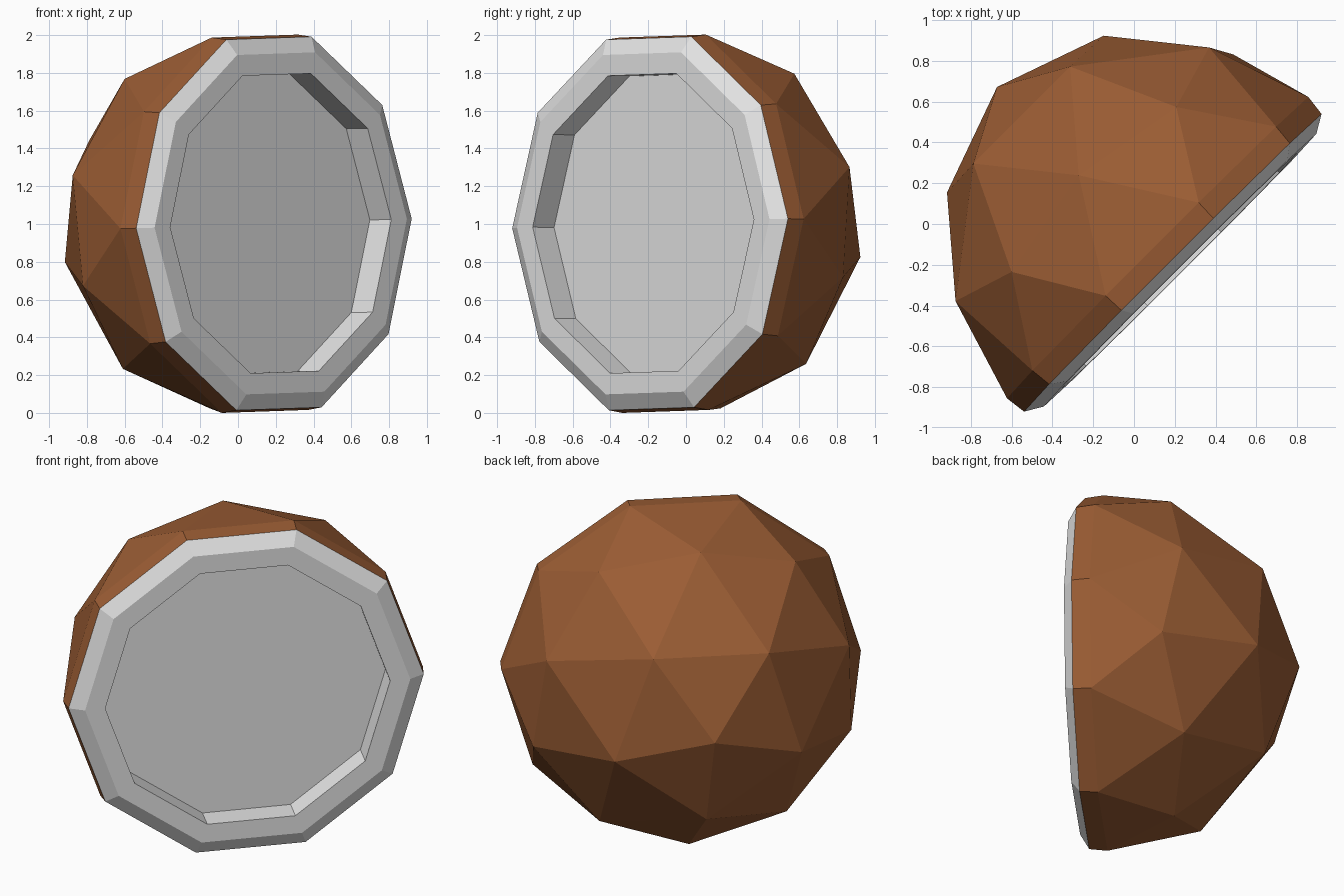
import bpy, bmesh, math
from mathutils import Matrix, Vector

if "Cube" in bpy.data.objects:
    bpy.data.objects.remove(bpy.data.objects["Cube"])


def material(name, color):
    m = bpy.data.materials.new(name)
    m.diffuse_color = (*color, 1)
    m.use_nodes = True
    m.node_tree.nodes["Principled BSDF"].inputs["Base Color"].default_value = m.diffuse_color
    return m


brown = material("brown shell", (0.325, 0.108, 0.034))
grey = material("light grey face", (0.78, 0.78, 0.78))

RADIUS, DEPTH = 1.087, 1.27         # dome width and depth
ROLL, TILT = math.radians(1.4), math.radians(-0.8)
FRONT = -0.32                       # face plane along the dome axis

# domed back: upper half of a low-poly icosphere, stretched along its axis
bm = bmesh.new()
bmesh.ops.create_icosphere(bm, subdivisions=2, radius=1.0)
bmesh.ops.delete(bm, geom=[v for v in bm.verts if v.co.z < -0.1], context='VERTS')
for v in bm.verts:
    v.co = Vector((v.co.x * RADIUS, v.co.y * RADIUS, v.co.z * DEPTH))


def set_ring(verts, radius, height):
    for v in verts:
        xy = Vector((v.co.x, v.co.y, 0)).normalized() * radius
        v.co = (xy.x, xy.y, height)


edges = [e for e in bm.edges if e.is_boundary]
set_ring({v for e in edges for v in e.verts}, 1.045, 0.156)

# rim band, chamfer, flat ring and recess wall: (radius, height, material)
for radius, height, mat in ((1.032, 0.051, 0), (0.945, 0.0, 1),
                            (0.828, 0.0, 1), (0.828, 0.16, 1)):
    geom = bmesh.ops.extrude_edge_only(bm, edges=edges)["geom"]
    verts = [g for g in geom if isinstance(g, bmesh.types.BMVert)]
    for f in (g for g in geom if isinstance(g, bmesh.types.BMFace)):
        f.material_index = mat
    edges = [g for g in geom if isinstance(g, bmesh.types.BMEdge) and g.is_boundary]
    set_ring(verts, radius, height)

# recessed floor
for f in bmesh.ops.holes_fill(bm, edges=edges, sides=0)["faces"]:
    f.material_index = 1
bmesh.ops.recalc_face_normals(bm, faces=bm.faces)

# point the flat face to the front right, with a slight roll and upward tilt
axis = Vector((-1, 1, 0)).normalized()
side = Vector((1, 1, 0)).normalized()
up = Vector((0, 0, 1))
ax = -up * math.cos(ROLL) + side * math.sin(ROLL)
ay = axis.cross(ax)
rot = Matrix((ax, ay, axis)).transposed().to_4x4()
bm.transform(Matrix.Translation(axis * FRONT) @ Matrix.Rotation(TILT, 4, side) @ rot)
low = min(v.co.z for v in bm.verts)
bm.transform(Matrix.Translation((0, 0, -low)))

me = bpy.data.meshes.new("half_dome")
bm.to_mesh(me)
bm.free()
me.materials.append(brown)
me.materials.append(grey)
ob = bpy.data.objects.new("half_dome", me)
bpy.context.collection.objects.link(ob)
